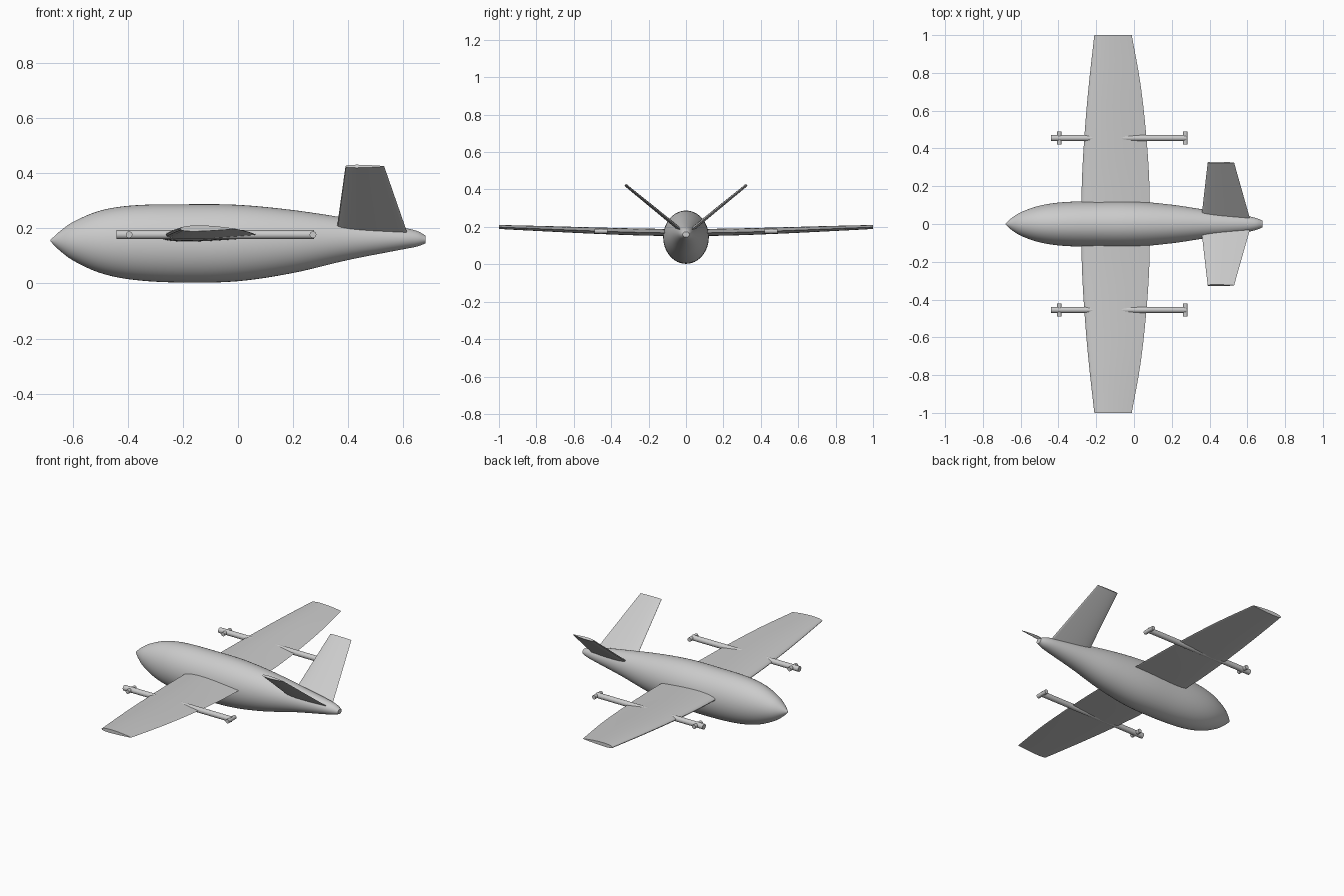
import bpy, bmesh, math
from mathutils import Vector

cube = bpy.data.objects.get("Cube")
if cube:
    bpy.data.objects.remove(cube, do_unlink=True)

grey = bpy.data.materials.new("light grey")
grey.use_nodes = True
grey.diffuse_color = (0.6, 0.6, 0.6, 1)
grey.node_tree.nodes["Principled BSDF"].inputs["Base Color"].default_value = (0.6, 0.6, 0.6, 1)


def spline(table, x):
    """Smooth (Hermite) interpolation of rows keyed by their first value."""
    n = len(table)
    i = max(k for k in range(n - 1) if table[k][0] <= x or k == 0)
    a, b = table[i], table[i + 1]
    h = b[0] - a[0]
    t = (x - a[0]) / h

    def slope(k, c):
        p, q = table[max(k - 1, 0)], table[min(k + 1, n - 1)]
        return (q[c] - p[c]) / (q[0] - p[0])

    return [(2*t**3 - 3*t*t + 1) * a[c] + (t**3 - 2*t*t + t) * h * slope(i, c)
            + (3*t*t - 2*t**3) * b[c] + (t**3 - t*t) * h * slope(i + 1, c)
            for c in range(1, len(a))]


def loft(name, rings):
    """Skin a row of equal-length rings and cap both ends."""
    bm = bmesh.new()
    loops = [[bm.verts.new(p) for p in ring] for ring in rings]
    for a, b in zip(loops, loops[1:]):
        for i in range(len(a)):
            j = (i + 1) % len(a)
            bm.faces.new((a[i], a[j], b[j], b[i]))
    bm.faces.new(loops[0])
    bm.faces.new(loops[-1])
    bmesh.ops.recalc_face_normals(bm, faces=bm.faces)
    mesh = bpy.data.meshes.new(name)
    bm.to_mesh(mesh)
    bm.free()
    obj = bpy.data.objects.new(name, mesh)
    bpy.context.collection.objects.link(obj)
    finish(obj)
    return obj


def finish(obj):
    obj.data.materials.append(grey)
    bpy.ops.object.select_all(action="DESELECT")
    obj.select_set(True)
    bpy.context.view_layer.objects.active = obj
    bpy.ops.object.shade_smooth_by_angle(angle=math.radians(40))


def airfoil(lead, trail, up, thick, camber=0.0, n=14):
    """Section from leading to trailing point, thickened along up."""
    lead, trail, up = Vector(lead), Vector(trail), Vector(up).normalized()
    chord = (trail - lead).length
    pts = []
    for k in range(2 * n):
        a = math.pi * k / n
        u = (1 + math.cos(a)) / 2
        half = 5 * thick * (0.2969 * math.sqrt(u) - 0.126 * u - 0.3516 * u**2
                            + 0.2843 * u**3 - 0.1036 * u**4) + 0.0008 / chord
        side = 1 if k <= n else -1
        z = chord * (side * half + camber * 4 * u * (1 - u))
        pts.append(lead.lerp(trail, u) + up * z)
    return pts


def cylinder(name, radius, length, loc, rot):
    bpy.ops.mesh.primitive_cylinder_add(vertices=32, radius=radius, depth=length,
                                        location=loc, rotation=rot)
    obj = bpy.context.object
    obj.name = name
    finish(obj)


# Fuselage: x, top, bottom, half width
body = [(-0.68, 0.158, 0.152, 0.003), (-0.65, 0.186, 0.122, 0.03),
        (-0.6, 0.222, 0.084, 0.062), (-0.5, 0.264, 0.038, 0.097),
        (-0.38, 0.283, 0.013, 0.115), (-0.2, 0.287, 0.003, 0.121),
        (0.0, 0.285, 0.008, 0.12), (0.2, 0.266, 0.038, 0.102),
        (0.4, 0.236, 0.085, 0.072), (0.6, 0.202, 0.124, 0.042),
        (0.65, 0.19, 0.134, 0.03), (0.68, 0.174, 0.145, 0.018)]
rings = []
steps = 64
for s in range(steps + 1):
    x = -0.68 * math.cos(math.pi * s / steps)
    top, bottom, wide = spline(body, x)
    mid, tall = (top + bottom) / 2, (top - bottom) / 2
    rings.append([(x, wide * math.cos(a), mid + tall * math.sin(a))
                  for a in (2 * math.pi * k / 48 for k in range(48))])
loft("fuselage", rings)

# Wing: span position, leading x, trailing x, height
plan = [(0.0, -0.28, 0.085, 0.166), (0.25, -0.275, 0.08, 0.17),
        (0.5, -0.26, 0.062, 0.178), (0.75, -0.238, 0.033, 0.188),
        (1.0, -0.21, -0.012, 0.198)]
for side, label in ((1, "back"), (-1, "front")):
    rings = []
    for s in range(17):
        y = s / 16
        lead, trail, z = spline(plan, y)
        rings.append(airfoil((lead, side * y, z), (trail, side * y, z), (0, 0, 1), 0.1, 0.01))
    loft(label + "_wing", rings)

    # Motor boom with a cross pod at each end
    boom_y = side * 0.455
    cylinder(label + "_boom", 0.016, 0.715, (-0.0825, boom_y, 0.177), (0, math.pi / 2, 0))
    for x, end in ((-0.395, "nose"), (0.272, "tail")):
        cylinder(label + "_boom_" + end + "_pod", 0.012, 0.07,
                 (x, boom_y, 0.177), (math.pi / 2, 0, 0))

    # V tail fin
    up = (0, -side * 0.265, 0.325)
    root = airfoil((0.353, 0, 0.16), (0.622, 0, 0.16), up, 0.07)
    tip = airfoil((0.39, side * 0.325, 0.425), (0.53, side * 0.325, 0.425), up, 0.09)
    loft(label + "_tail_fin", [root, tip])
